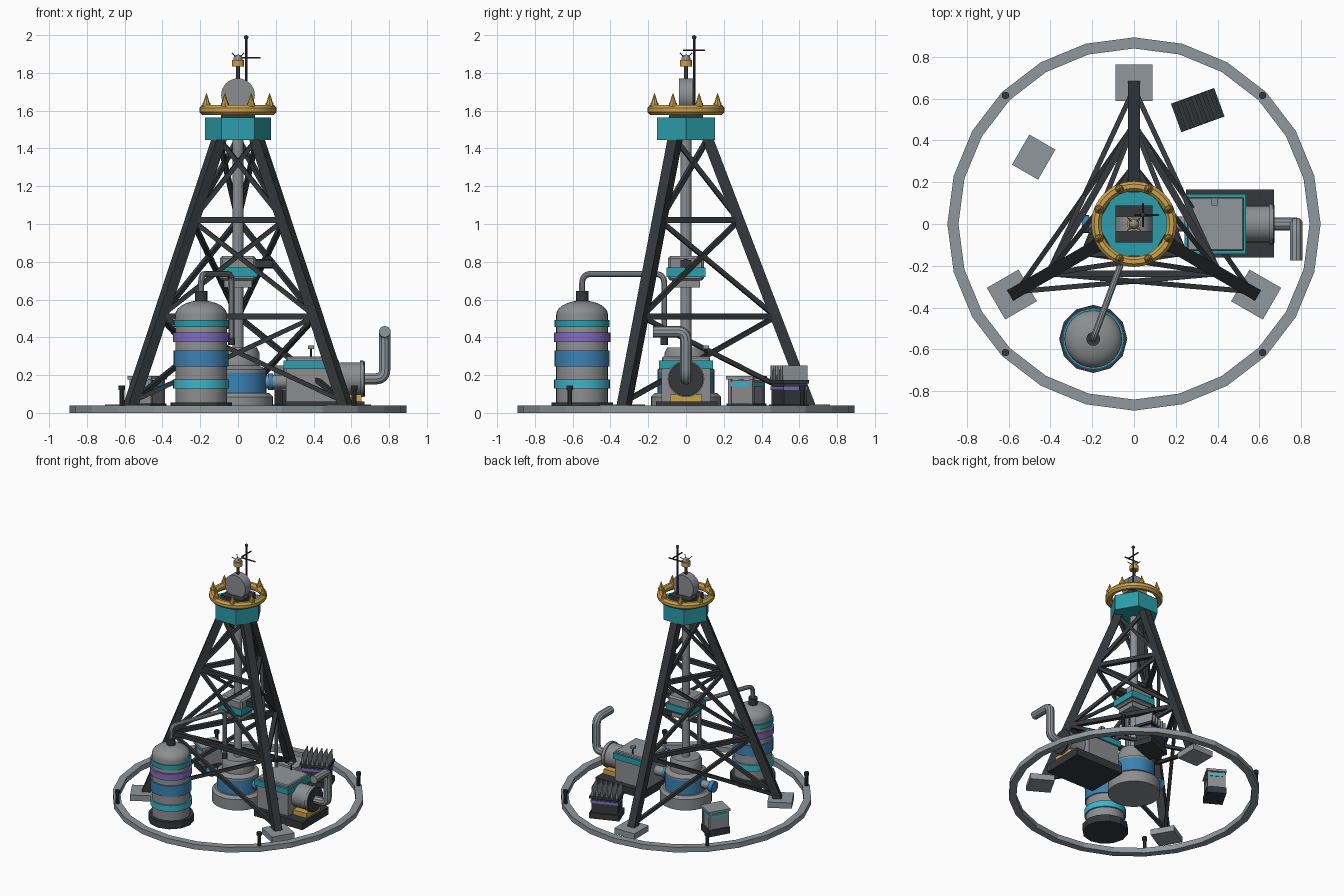
import bpy, bmesh
from math import sin, cos, pi, radians
from mathutils import Vector, Matrix, Euler

cube = bpy.data.objects.get("Cube")
if cube:
    bpy.data.objects.remove(cube, do_unlink=True)


def material(name, r, g, b):
    m = bpy.data.materials.new(name)
    m.use_nodes = True
    m.diffuse_color = (r, g, b, 1)
    m.node_tree.nodes["Principled BSDF"].inputs["Base Color"].default_value = (r, g, b, 1)
    return m


STEEL = material("steel grey", .28, .31, .33)
GREY = material("tank grey", .26, .27, .28)
DARK = material("charcoal", .035, .039, .043)
TEAL = material("teal", .025, .34, .4)
CYAN = material("cyan", .045, .47, .62)
BLUE = material("blue", .045, .22, .45)
PURPLE = material("purple", .23, .15, .53)
GOLD = material("gold", .6, .36, .07)


def finish(name, mesh, mat, matrix=Matrix(), smooth=False):
    mesh.materials.clear()
    mesh.materials.append(mat)
    mesh.transform(matrix)
    if smooth:
        mesh.shade_smooth()
        mesh.set_sharp_from_angle(angle=radians(35))
    ob = bpy.data.objects.new(name, mesh)
    bpy.context.collection.objects.link(ob)
    return ob


def from_bm(name, bm, mat, matrix=Matrix(), smooth=False):
    bmesh.ops.recalc_face_normals(bm, faces=bm.faces)
    mesh = bpy.data.meshes.new(name)
    bm.to_mesh(mesh)
    bm.free()
    return finish(name, mesh, mat, matrix, smooth)


def box(name, mat, centre, size, frame=Matrix(), bevel=0):
    bm = bmesh.new()
    bmesh.ops.create_cube(bm, size=1, matrix=Matrix.Diagonal((*size, 1)))
    if bevel:
        bmesh.ops.bevel(bm, geom=bm.edges[:], offset=bevel, segments=1, affect='EDGES')
    return from_bm(name, bm, mat, frame @ Matrix.Translation(centre))


def lathe(name, mat, profile, frame=Matrix(), segs=32, smooth=True, closed=False):
    """Turn (radius, height) points about z; a closed profile makes a ring."""
    bm = bmesh.new()
    rings = [[bm.verts.new((r * cos(2 * pi * i / segs), r * sin(2 * pi * i / segs), z))
              for i in range(segs)] for r, z in profile]
    pairs = list(zip(rings, rings[1:]))
    if closed:
        pairs.append((rings[-1], rings[0]))
    for a, b in pairs:
        for i in range(segs):
            j = (i + 1) % segs
            bm.faces.new((a[i], a[j], b[j], b[i]))
    if not closed:
        bm.faces.new(rings[0])
        bm.faces.new(rings[-1])
    return from_bm(name, bm, mat, frame, smooth)


def drum(name, mat, r, z0, z1, frame=Matrix(), segs=32):
    return lathe(name, mat, [(r, z0), (r, z1)], frame, segs, segs > 8)


def along(a, b):
    a, d = Vector(a), Vector(b) - Vector(a)
    return Matrix.Translation(a) @ d.to_track_quat('Z', 'Y').to_matrix().to_4x4(), d.length


def beam(name, mat, a, b, w):
    frame, n = along(a, b)
    return box(name, mat, (0, 0, n / 2), (w, w, n), frame)


def rod(name, mat, a, b, r, segs=10):
    frame, n = along(a, b)
    return drum(name, mat, r, 0, n, frame, segs)


def ball(name, mat, centre, r):
    bm = bmesh.new()
    bmesh.ops.create_uvsphere(bm, u_segments=12, v_segments=8, radius=r)
    return from_bm(name, bm, mat, Matrix.Translation(centre), True)


def pipe(name, mat, points, r, bend):
    """Tube through the points with rounded corners."""
    pts = [Vector(p) for p in points]
    path = [pts[0]]
    for p, q, s in zip(pts, pts[1:], pts[2:]):
        a, b = q + (p - q).normalized() * bend, q + (s - q).normalized() * bend
        for i in range(7):
            t = i / 6
            path.append(a * (1 - t) ** 2 + q * 2 * t * (1 - t) + b * t * t)
    path.append(pts[-1])
    curve = bpy.data.curves.new(name, 'CURVE')
    curve.dimensions = '3D'
    curve.bevel_depth, curve.bevel_resolution, curve.use_fill_caps = r, 3, True
    spline = curve.splines.new('POLY')
    spline.points.add(len(path) - 1)
    for sp, co in zip(spline.points, path):
        sp.co = (*co, 1)
    tmp = bpy.data.objects.new(name, curve)
    mesh = bpy.data.meshes.new_from_object(tmp)
    bpy.data.objects.remove(tmp)
    return finish(name, mesh, mat, smooth=True)


def place(x, y, z=0, turn=0):
    return Matrix.Translation((x, y, z)) @ Matrix.Rotation(radians(turn), 4, 'Z')


# Ground ring and its posts
lathe("ground_ring", STEEL, [(.84, 0), (.893, 0), (.893, .04), (.84, .04)], segs=24,
      smooth=False, closed=True)
for sx in (-1, 1):
    for sy in (-1, 1):
        post = place(.615 * sx, .615 * sy)
        drum("ring_post", DARK, .013, .03, .12, post, 10)
        drum("ring_post_cap", DARK, .018, .12, .145, post, 10)

# Tower: legs, pads, horizontals and cross braces
ANGLES = [radians(a) for a in (90, 210, 330)]


def on_leg(angle, z):
    r = .655 + (.115 - .655) * (z - .04) / 1.41
    return Vector((r * cos(angle), r * sin(angle), z))


for k, a in enumerate(ANGLES):
    nxt = ANGLES[(k + 1) % 3]
    box("foot_pad", STEEL, (.675, 0, .0225), (.175, .175, .045), Matrix.Rotation(a, 4, 'Z'))
    beam("tower_leg", DARK, on_leg(a, .03), on_leg(a, 1.5), .058)
    for z in (.51, 1.02):
        beam("horizontal_brace", DARK, on_leg(a, z), on_leg(nxt, z), .032)
    for lo, hi in ((.06, .51), (.51, 1.02), (1.02, 1.45)):
        beam("cross_brace", DARK, on_leg(a, lo), on_leg(nxt, hi), .024)
        beam("cross_brace", DARK, on_leg(nxt, lo), on_leg(a, hi), .024)

# Tower head with crown ring and wheel
drum("head_block", TEAL, .176, 1.445, 1.565, segs=6)
box("wheel_mount", DARK, (0, 0, 1.59), (.178, .178, .05))
drum("crown_wheel", GREY, .089, -.036, .036,
     Matrix.Translation((0, 0, 1.682)) @ Matrix.Rotation(pi / 2, 4, 'X'))
lathe("crown_ring", GOLD, [(.181 + .026 * cos(t * pi / 4 + pi / 8),
      1.604 + .028 * sin(t * pi / 4 + pi / 8)) for t in range(8)], closed=True)
for i in range(8):
    t = (i + .5) * pi / 4
    spot = place(.181 * cos(t), .181 * sin(t))
    drum("crown_stud", GOLD, .022, 1.622, 1.64, spot, 8)
    lathe("crown_spike", GOLD, [(.018, 1.64), (.002, 1.69)], spot, 8, False)

# Beacon and antenna
drum("beacon_stem", DARK, .011, 1.76, 1.84, segs=12)
drum("beacon_lamp", GOLD, .033, 1.835, 1.868, segs=16)
ball("beacon_cap", GREY, (0, 0, 1.872), .025)
for i in range(4):
    t = (i + .5) * pi / 2
    rod("beacon_prong", STEEL, (.01 * cos(t), .01 * sin(t), 1.88),
        (.045 * cos(t), .045 * sin(t), 1.905), .003, 6)
rod("antenna_mast", DARK, (.043, .043, 1.6), (.043, .043, 1.985), .007, 8)
ball("antenna_tip", DARK, (.043, .043, 1.988), .012)
rod("antenna_arm", DARK, (.0, .043, 1.88), (.12, .043, 1.88), .005, 6)
rod("antenna_arm", DARK, (.043, -.015, 1.92), (.043, .1, 1.92), .005, 6)

# Drill string and its drive block
drum("drill_pipe", GREY, .029, .3, 1.5, segs=20)
box("drive_body", GREY, (0, 0, .765), (.19, .19, .13), bevel=.012)
box("drive_band", TEAL, (0, 0, .745), (.206, .206, .05))
box("drive_neck", GREY, (0, 0, .69), (.15, .15, .05))
box("drive_motor", DARK, (.135, 0, .79), (.09, .06, .04))
rod("drive_port", DARK, (.09, 0, .79), (.185, 0, .79), .025, 14)

# Wellhead
lathe("wellhead_base", GREY, [(.185, .0), (.185, .085), (.165, .105), (.14, .105)])
drum("wellhead_band", BLUE, .15, .105, .215)
lathe("wellhead_cap", GREY, [(.15, .215), (.15, .23), (.115, .25), (.115, .315),
                             (.1, .345), (.03, .345)])
rod("outlet_pipe", GREY, (.1, 0, .165), (.28, 0, .165), .036, 20)
rod("outlet_collar", BLUE, (.16, 0, .165), (.185, 0, .165), .043, 20)
rod("side_valve", GREY, (-.1, 0, .165), (-.22, 0, .165), .03, 20)
rod("side_valve_cap", BLUE, (-.215, 0, .165), (-.25, 0, .165), .042, 20)

# Pump unit
box("pump_skid", DARK, (.46, .003, .03), (.42, .326, .06))
box("pump_housing", GREY, (.39, 0, .15), (.27, .26, .2))
box("pump_band", TEAL, (.388, 0, .255), (.295, .285, .045))
box("pump_lid", STEEL, (.39, 0, .285), (.27, .255, .025), bevel=.006)
rod("lid_stem", DARK, (.387, .105, .29), (.387, .105, .34), .006, 8)
box("lid_vent", GREY, (.387, .105, .347), (.032, .032, .018))
box("motor_cradle", GOLD, (.595, 0, .075), (.12, .17, .045))
rod("motor", GREY, (.52, 0, .18), (.65, 0, .18), .088, 28)
rod("motor_flange", GREY, (.645, 0, .18), (.665, 0, .18), .097, 28)
rod("motor_end", DARK, (.665, 0, .18), (.673, 0, .18), .092, 28)
pipe("exhaust_pipe", STEEL, [(.67, 0, .18), (.777, 0, .18), (.777, 0, .43),
                             (.777, -.175, .43)], .031, .05)

# Storage tank with bands and feed pipe
TANK = place(-.195, -.55)
drum("tank_foot", DARK, .163, 0, .055, TANK, 12).data.shade_flat()
lathe("tank_body", GREY, [(.137, .05), (.137, .52)] +
      [(.137 * cos(t), .52 + .075 * sin(t)) for t in (.2, .45, .7, .95, 1.2, 1.4)], TANK)
for mat, lo, hi, r in ((CYAN, .13, .178, .148), (BLUE, .245, .33, .146),
                       (PURPLE, .375, .425, .15), (TEAL, .455, .492, .146)):
    drum("tank_band", mat, r, lo, hi, TANK)
drum("tank_neck", DARK, .033, .585, .645, TANK, 16)
pipe("feed_pipe", STEEL, [(-.195, -.55, .63), (-.195, -.55, .735), (-.035, -.115, .735),
                          (-.035, -.115, .37)], .016, .05)
rod("feed_nozzle", DARK, (-.035, -.115, .36), (-.035, -.115, .4), .019, 12)

# Control cabinet
CAB = place(-.48, .32, 0, -30)
box("cabinet_foot", DARK, (0, 0, .025), (.14, .165, .05), CAB)
box("cabinet", GREY, (0, 0, .11), (.12, .14, .13), CAB)
box("cabinet_band", CYAN, (0, 0, .152), (.128, .148, .022), CAB)
box("cabinet_lid", STEEL, (0, 0, .186), (.144, .166, .018), CAB)
for sx in (-1, 1):
    for sy in (-1, 1):
        box("cabinet_corner", GREY, (.056 * sx, .066 * sy, .1), (.018, .018, .16), CAB)

# Cooler with wedge fins
COOL = place(.305, .545, 0, 20)
box("cooler_foot", DARK, (0, 0, .022), (.22, .145, .044), COOL)
box("cooler_body", DARK, (0, 0, .1), (.195, .125, .13), COOL)
box("cooler_band", PURPLE, (0, 0, .13), (.205, .135, .02), COOL)
box("cooler_top", DARK, (0, 0, .165), (.22, .145, .02), COOL)
for i in range(6):
    fin = box("cooler_fin", STEEL, ((i - 2.5) * .036, 0, .21), (.018, .14, .08), COOL)
    inv = COOL.inverted()
    for v in fin.data.vertices:
        if v.co.z > .21:
            p = inv @ v.co
            p.x = (i - 2.5) * .036 + (p.x - (i - 2.5) * .036) * .25
            v.co = COOL @ p
